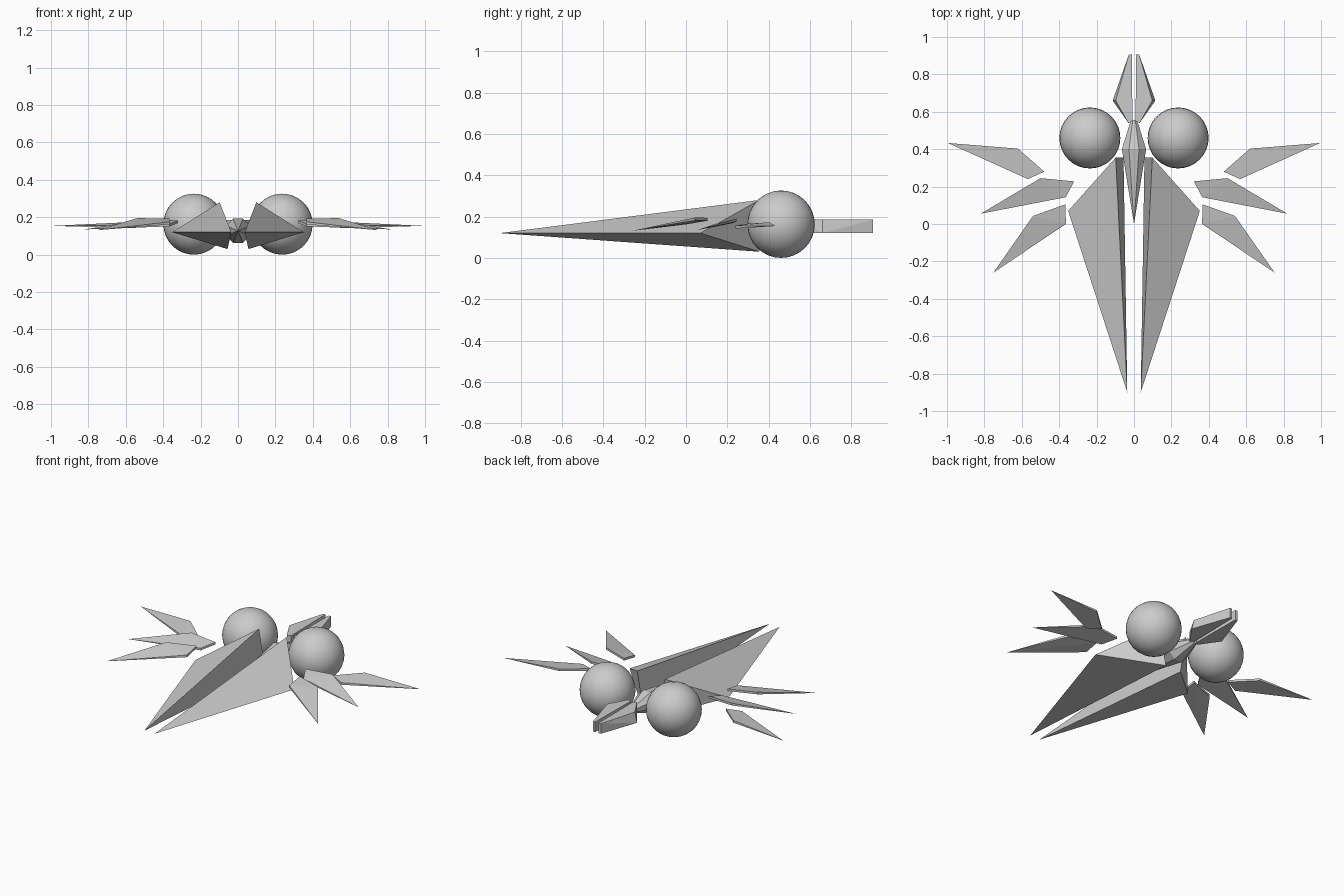
import bpy, bmesh
from math import cos, sin, pi

if "Cube" in bpy.data.objects:
    bpy.data.objects.remove(bpy.data.objects["Cube"])


def finish(name, bm, mirror=True):
    mesh = bpy.data.meshes.new(name)
    bmesh.ops.recalc_face_normals(bm, faces=bm.faces)
    bm.to_mesh(mesh)
    bm.free()
    ob = bpy.data.objects.new(name, mesh)
    bpy.context.collection.objects.link(ob)
    if mirror:
        mod = ob.modifiers.new("mirror", 'MIRROR')
        mod.use_mirror_merge = False
    return ob


def hull(name, points, mirror=True):
    bm = bmesh.new()
    verts = [bm.verts.new(p) for p in points]
    bmesh.ops.convex_hull(bm, input=verts)
    return finish(name, bm, mirror)


# Round pods either side of the nose
bm = bmesh.new()
bmesh.ops.create_uvsphere(bm, u_segments=32, v_segments=16, radius=0.163)
bmesh.ops.translate(bm, vec=(0.236, 0.46, 0.163), verts=bm.verts)
for f in bm.faces:
    f.smooth = True
finish("side_ball", bm)

# Long tapering wing shells: tetrahedra
hull("wing_shell", [(0.098, 0.355, 0.28), (0.056, 0.355, 0.03),
                    (0.352, 0.07, 0.12), (0.036, -0.9, 0.12)])

# Eight-sided spindle core: pointed one way, blunt the other
core = [(0, 0, 0.128)]
for y, r in ((0.40, 0.07), (0.555, 0.018)):
    core += [(r * cos(pi / 8 + i * pi / 4), y, 0.128 + r * sin(pi / 8 + i * pi / 4))
             for i in range(8)]
hull("core_spindle", core, mirror=False)

# Paired prongs, slightly narrower on top
jaw = []
for z, wide in ((0.12, 0.114), (0.185, 0.098)):
    jaw += [(0.008, 0.55, z), (0.03, 0.54, z), (wide, 0.66, z),
            (0.028, 0.905, z), (0.012, 0.905, z)]
hull("prong", jaw)

# Three thin blades per side: inner corner, shoulder, tip, rear corner
blades = {
    "front_blade": [(0.48, 0.28, 0.157), (0.62, 0.403, 0.165),
                    (0.995, 0.433, 0.154), (0.567, 0.24, 0.149)],
    "middle_blade": [(0.32, 0.228, 0.176), (0.50, 0.245, 0.183),
                     (0.82, 0.055, 0.135), (0.365, 0.143, 0.158)],
    "rear_blade": [(0.367, 0.105, 0.187), (0.54, 0.043, 0.188),
                   (0.752, -0.26, 0.131), (0.364, 0.0, 0.169)],
}
for name, pts in blades.items():
    tip = pts[2]
    thick = [(x, y, z + s) for x, y, z in (pts[0], pts[1], pts[3]) for s in (0.007, -0.007)]
    hull(name, thick + [tip])
